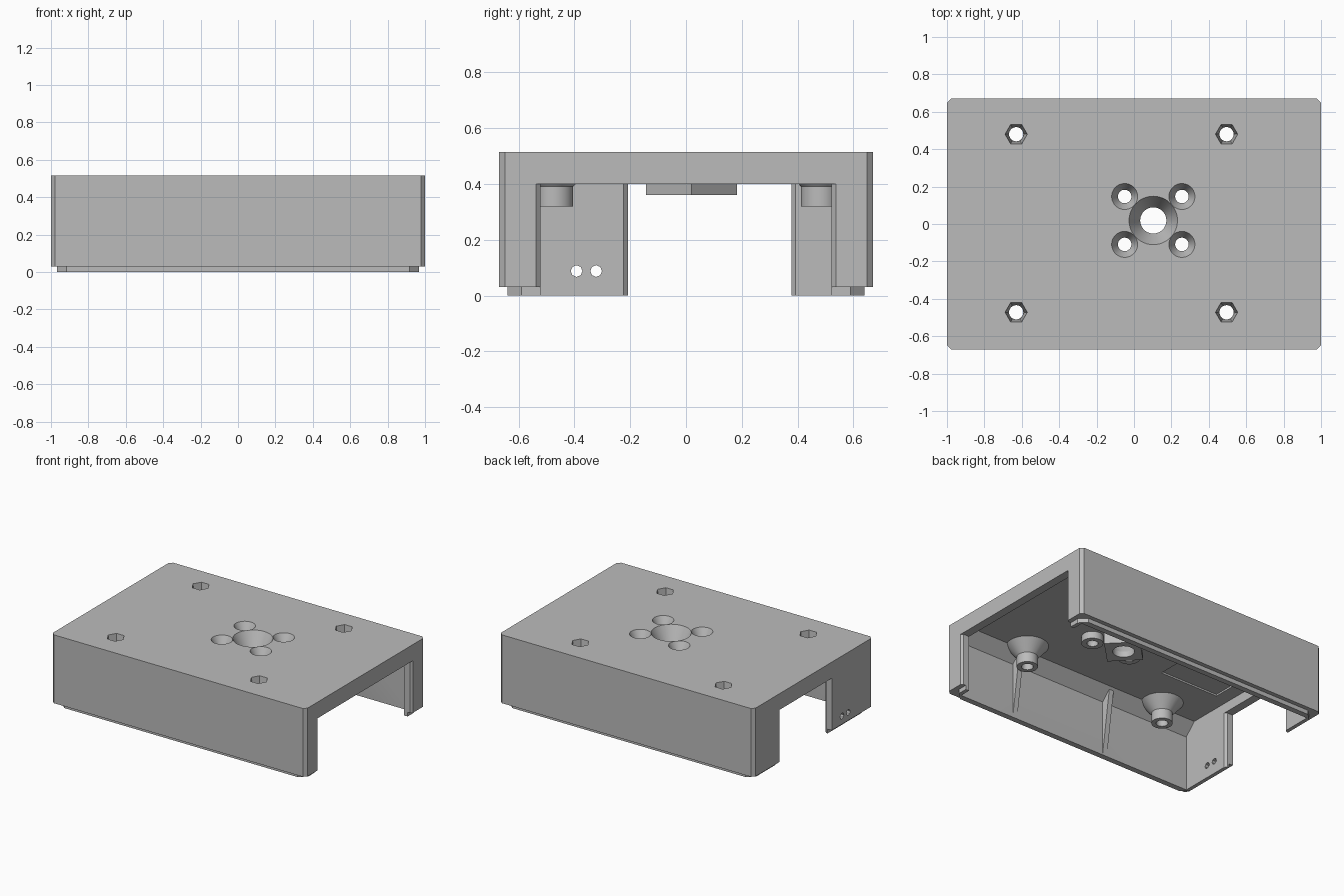
import bpy, bmesh, math
from mathutils import Matrix

old = bpy.data.objects.get("Cube")
if old:
    bpy.data.objects.remove(old, do_unlink=True)

grey = bpy.data.materials.new("plain grey")
grey.use_nodes = True
GREY = (0.5, 0.5, 0.5, 1)
grey.diffuse_color = GREY
grey.node_tree.nodes["Principled BSDF"].inputs["Base Color"].default_value = GREY


def make(name, bm):
    bmesh.ops.recalc_face_normals(bm, faces=bm.faces)
    mesh = bpy.data.meshes.new(name)
    bm.to_mesh(mesh)
    bm.free()
    mesh.materials.append(grey)
    ob = bpy.data.objects.new(name, mesh)
    bpy.context.collection.objects.link(ob)
    return ob


def prism(name, pts, lo, hi, axis="z"):
    """Extrude a 2D outline: xy along z, or yz along x."""
    bm = bmesh.new()
    place = (lambda a, b, h: (a, b, h)) if axis == "z" else (lambda a, b, h: (h, a, b))
    face = bm.faces.new([bm.verts.new(place(a, b, lo)) for a, b in pts])
    out = bmesh.ops.extrude_face_region(bm, geom=[face])
    verts = [v for v in out["geom"] if isinstance(v, bmesh.types.BMVert)]
    bmesh.ops.translate(bm, verts=verts, vec=place(0, 0, hi - lo))
    return make(name, bm)


def cone(name, x, y, z0, z1, r0, r1, sides=48, turn=0):
    bm = bmesh.new()
    mat = Matrix.Translation((x, y, (z0 + z1) / 2)) @ Matrix.Rotation(turn, 4, "Z")
    bmesh.ops.create_cone(bm, cap_ends=True, segments=sides, radius1=r0,
                          radius2=r1, depth=z1 - z0, matrix=mat)
    return make(name, bm)


def combine(body, tool, op):
    mod = body.modifiers.new(op, "BOOLEAN")
    mod.operation, mod.solver, mod.object = op, "EXACT", tool
    bpy.context.view_layer.objects.active = body
    bpy.ops.object.modifier_apply(modifier=mod.name)
    bpy.data.objects.remove(tool, do_unlink=True)


def add(tool):
    combine(housing, tool, "UNION")


def cut(tool):
    combine(housing, tool, "DIFFERENCE")


def chamfered(x, y, c):
    return [(x, c - y), (x, y - c), (x - c, y), (c - x, y),
            (-x, y - c), (-x, c - y), (c - x, -y), (x - c, -y)]


CEILING, TOP, BASE, LINTEL = 0.47, 0.515, 0.03, 0.4

# Outer shell with a stepped lip below
housing = prism("housing", chamfered(1, 0.67, 0.022), BASE, TOP)
add(prism("lip", chamfered(0.967, 0.64, 0.05), 0, 0.1))

# Hollow inside with sloped upper corners along both long walls
cut(prism("cavity", [(-0.6, -0.1), (0.6, -0.1), (0.6, 0.39), (0.52, CEILING),
                     (-0.52, CEILING), (-0.6, 0.39)], -0.94, 0.94, "x"))

# Wide opening at one end, narrow one at the other, both with eased edges
cut(prism("wide_opening", [(0.9, -0.522), (0.985, -0.522), (1.02, -0.557),
                           (1.02, 0.557), (0.985, 0.522), (0.9, 0.522)], -0.1, LINTEL))
cut(prism("narrow_opening", [(-1.1, -0.208), (-0.955, -0.208), (-0.92, -0.243),
                             (-0.92, 0.413), (-0.955, 0.378), (-1.1, 0.378)], -0.1, LINTEL))

# Shallow ceiling recess
cut(prism("recess", [(-0.84, -0.18), (-0.38, -0.18), (-0.38, 0.35), (-0.84, 0.35)],
          0.4, CEILING + 0.012))

# Tapered ribs on both long walls
for x in (0.49, -0.26):
    for s in (-1, 1):
        add(prism("rib", [(s * 0.625, 0.04), (s * 0.6, 0.01), (s * 0.53, 0.485),
                          (s * 0.625, 0.485)], x - 0.018, x + 0.018, "x"))

# Flared screw bosses with hexagonal nut pockets
for x in (-0.63, 0.495):
    for y in (-0.472, 0.48):
        add(cone("boss_flare", x, y, 0.39, 0.485, 0.068, 0.15))
        add(cone("boss", x, y, 0.32, 0.42, 0.068, 0.068))
        cut(cone("nut_pocket", x, y, 0.39, TOP + 0.02, 0.043, 0.062, 6, math.pi / 6))
        cut(cone("screw_hole", x, y, 0.2, 0.45, 0.038, 0.038, 32))

# Diamond hub and its four small countersunk bosses
HX, HY = 0.103, 0.019
add(cone("hub", HX, HY, 0.36, 0.49, 0.163, 0.163, 4))
corners = [(HX + i * 0.153, HY + j * 0.128) for i in (-1, 1) for j in (-1, 1)]
for x, y in corners:
    add(cone("small_boss", x, y, 0.42, 0.49, 0.07, 0.07))
for x, y in corners:
    cut(cone("small_sink", x, y, 0.45, TOP + 0.001, 0.036, 0.07))
    cut(cone("small_hole", x, y, 0.3, 0.47, 0.036, 0.036))
cut(cone("hub_sink", HX, HY, 0.4, TOP + 0.001, 0.07, 0.13))
cut(cone("hub_hole", HX, HY, 0.2, 0.42, 0.07, 0.07))

# Two cable-tie holes through the narrow end
for y in (-0.392, -0.322):
    ring = [(y + 0.021 * math.cos(k * math.pi / 4), 0.088 + 0.021 * math.sin(k * math.pi / 4))
            for k in range(8)]
    cut(prism("tie_hole", ring, -1.1, -0.9, "x"))

# Smooth the round surfaces only
bpy.ops.object.select_all(action="DESELECT")
housing.select_set(True)
bpy.context.view_layer.objects.active = housing
bpy.ops.object.shade_smooth_by_angle(angle=math.radians(20))
